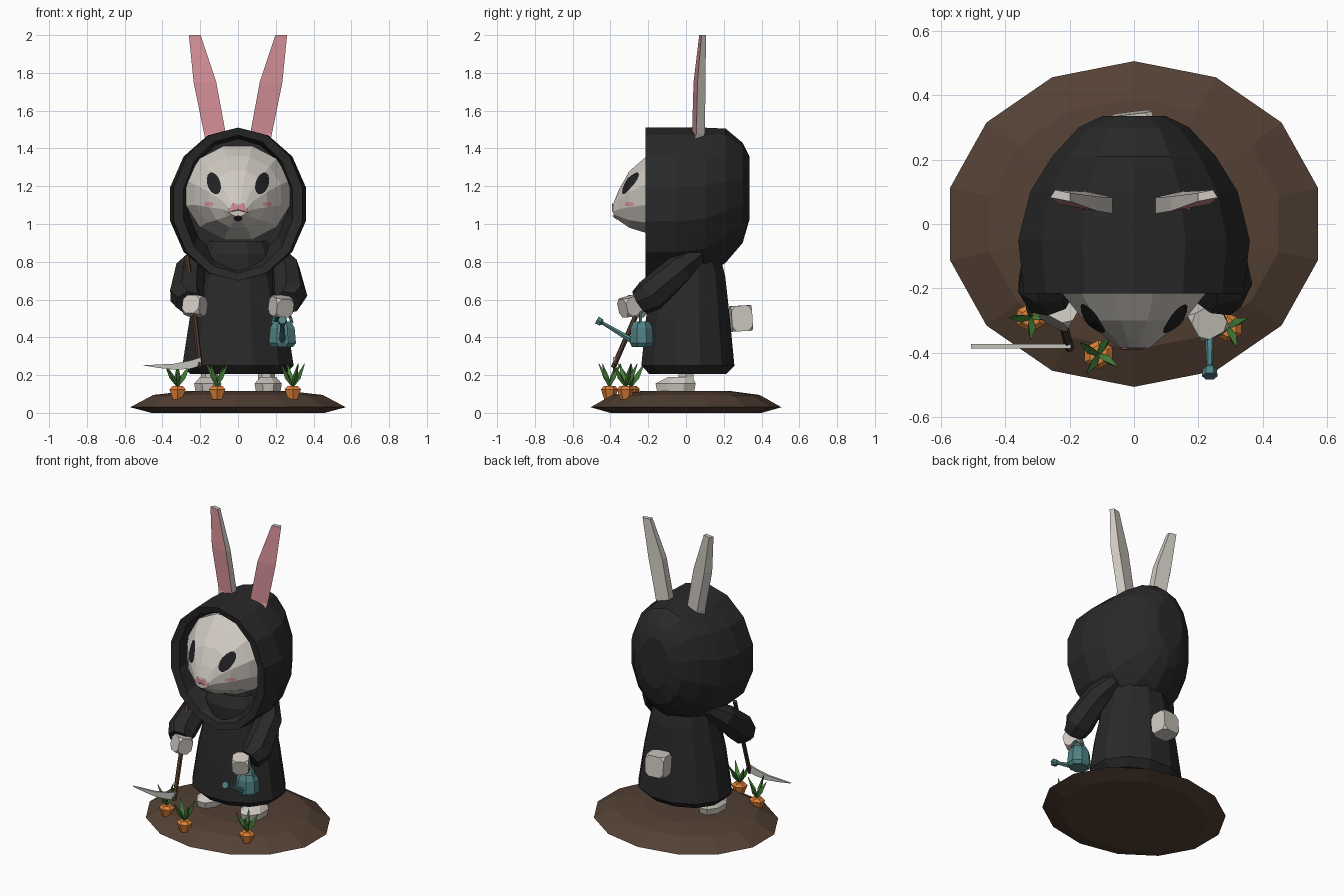
import bpy
import bmesh
from math import cos, sin, pi
from mathutils import Vector
from mathutils.bvhtree import BVHTree

cube = bpy.data.objects.get("Cube")
if cube:
    bpy.data.objects.remove(cube, do_unlink=True)


def material(name, r, g, b):
    m = bpy.data.materials.new(name)
    m.use_nodes = True
    m.diffuse_color = (r, g, b, 1)
    m.node_tree.nodes["Principled BSDF"].inputs["Base Color"].default_value = (r, g, b, 1)
    return m


BLACK = material("robe black", .022, .022, .022)
DARK = material("eye dark", .016, .016, .018)
FUR = material("fur white", .62, .58, .53)
PINK = material("pink", .66, .28, .31)
SOIL = material("soil brown", .088, .052, .034)
WOOD = material("wood brown", .075, .04, .025)
STEEL = material("blade grey", .55, .54, .5)
TEAL = material("can teal", .08, .22, .23)
ORANGE = material("carrot orange", .74, .22, .04)
GREEN = material("leaf green", .06, .21, .04)


def finish(name, bm, *mats, rule=None, fix=True):
    if fix:
        bmesh.ops.recalc_face_normals(bm, faces=bm.faces)
    bm.normal_update()
    if rule:
        for f in bm.faces:
            f.material_index = int(rule(f))
    me = bpy.data.meshes.new(name)
    bm.to_mesh(me)
    for m in mats:
        me.materials.append(m)
    ob = bpy.data.objects.new(name, me)
    bpy.context.collection.objects.link(ob)
    return ob


def skin(bm, loops):
    """Bridge successive vertex loops and cap both ends."""
    rows = [[bm.verts.new(p) for p in loop] for loop in loops]
    n = len(rows[0])
    for a, b in zip(rows, rows[1:]):
        for i in range(n):
            j = (i + 1) % n
            bm.faces.new((a[i], a[j], b[j], b[i]))
    bm.faces.new(rows[0])
    bm.faces.new(rows[-1])


def loft(name, mats, rings, axis="z", n=12, rule=None):
    """Rings are (position on axis, centre a, centre b, radius a, radius b)."""
    bm = bmesh.new()
    loops = []
    for t, ca, cb, ra, rb in rings:
        loop = []
        for i in range(n):
            k = 2 * pi * (i + .5) / n
            a, b = ca + ra * cos(k), cb + rb * sin(k)
            loop.append((a, b, t) if axis == "z" else (a, t, b))
        loops.append(loop)
    skin(bm, loops)
    return finish(name, bm, *mats, rule=rule)


def tube(name, mat, path, radii, n=6):
    """Faceted tube through the path points."""
    bm = bmesh.new()
    pts = [Vector(p) for p in path]
    loops = []
    for i, (p, r) in enumerate(zip(pts, radii)):
        d = pts[min(i + 1, len(pts) - 1)] - pts[max(i - 1, 0)]
        q = d.to_track_quat("Z", "Y")
        loops.append([p + q @ Vector((r * cos(2 * pi * k / n), r * sin(2 * pi * k / n), 0))
                      for k in range(n)])
    skin(bm, loops)
    return finish(name, bm, mat)


def chunk(name, mat, centre, size, turn=0.0, cut=.25):
    """Box with chamfered corners."""
    bm = bmesh.new()
    bmesh.ops.create_cube(bm, size=1)
    bmesh.ops.bevel(bm, geom=list(bm.verts), offset=cut, segments=1, affect="VERTICES")
    ob = finish(name, bm, mat)
    ob.location, ob.scale, ob.rotation_euler = centre, size, (turn * .5, 0, turn)
    return ob


# Soil mound
loft("soil_mound", [SOIL], [(0, 0, 0, .47, .40), (.03, 0, 0, .585, .505),
                            (.095, 0, 0, .46, .39), (.115, 0, 0, .28, .24)], n=14)

# Robe body, rising into the collar
loft("robe", [BLACK], [(.205, 0, .01, .26, .21), (.25, 0, .01, .305, .255),
                       (.5, 0, .01, .265, .23), (.72, 0, .015, .215, .20),
                       (.84, 0, 0, .205, .185), (.91, 0, 0, .17, .15)], n=12)

# Hood: hollow front, rounded back
hood_rings = [(-.06, 0, 1.13, .27, .32), (-.205, 0, 1.105, .295, .365),
              (-.215, 0, 1.105, .35, .405), (-.05, 0, 1.105, .368, .405),
              (.1, 0, 1.115, .33, .395), (.21, 0, 1.15, .26, .355),
              (.3, 0, 1.165, .175, .265), (.335, 0, 1.19, .1, .17)]
loft("hood", [BLACK], hood_rings, "y", 14)

# Head with tapering snout
head = loft("head", [FUR], [(-.385, 0, 1.075, .05, .035), (-.355, 0, 1.1, .085, .085),
                            (-.3, 0, 1.13, .16, .155), (-.21, 0, 1.155, .235, .21),
                            (-.12, 0, 1.165, .287, .258), (.02, 0, 1.165, .28, .25),
                            (.15, 0, 1.165, .18, .16)], "y", 12)
hm = head.data
surface = BVHTree.FromPolygons([v.co for v in hm.vertices], [p.vertices for p in hm.polygons])


def patch(name, mat, cx, cz, outline):
    """Thin plate laid on the face, following the head surface."""
    bm = bmesh.new()

    def on_face(x, z):
        hit = surface.ray_cast(Vector((x, -2, z)), Vector((0, 1, 0)))[0]
        return bm.verts.new((x, (hit.y if hit else -.3) - .006, z))

    centre = on_face(cx, cz)
    rows = [[on_face(cx + x * s, cz + z * s) for x, z in outline] for s in (.35, .7, 1)]
    n = len(outline)
    for i in range(n):
        j = (i + 1) % n
        bm.faces.new((centre, rows[0][i], rows[0][j]))
        for a, b in zip(rows, rows[1:]):
            bm.faces.new((a[i], b[i], b[j], a[j]))
    bm.normal_update()
    if sum(f.normal.y for f in bm.faces) > 0:
        bmesh.ops.reverse_faces(bm, faces=bm.faces)
    return finish(name, bm, mat, fix=False)


def oval(rx, rz, lean, n=14):
    return [(rx * cos(2 * pi * i / n) + lean * sin(2 * pi * i / n), rz * sin(2 * pi * i / n))
            for i in range(n)]


patch("nose", PINK, 0, 1.085, [(-.052, -.026), (-.03, .028), (0, .016), (.03, .028),
                               (.052, -.026), (0, -.012)])
patch("mouth", DARK, 0, 1.03, oval(.024, .016, 0, 8))

# Paired parts
for s, side in ((1, "left"), (-1, "right")):
    patch(side + "_eye", DARK, s * .128, 1.215, oval(.036, .058, s * .012))
    patch(side + "_cheek", PINK, s * .155, 1.105, oval(.026, .012, 0, 8))

    # Ear: tapered slab, pink towards the front
    bm = bmesh.new()
    slices = [(1.38, .05, .16, .035, .04), (1.48, .065, .18, .07, .038),
              (1.75, .115, .235, .075, .035), (2.0, .198, .26, .09, .02)]
    skin(bm, [[(s * x0, y - d, z), (s * x1, y - d * .4, z),
               (s * (x1 * .75 + x0 * .25), y + d * .8, z), (s * x0, y + d * .3, z)]
              for z, x0, x1, y, d in slices])
    finish(side + "_ear", bm, FUR, PINK, rule=lambda f: f.normal.y < -.5)

    # Sleeve and paw
    tube(side + "_sleeve", BLACK, [(s * .20, .06, .84), (s * .25, -.03, .765),
                                   (s * .275, -.19, .62), (s * .262, -.245, .585)],
         [.05, .08, .092, .07], 7)
    reach = -.295 if s > 0 else -.265
    chunk(side + "_paw", FUR, (s * .228, reach, .565), (.1, .095, .1), s * .5)

    # Foot and leg
    loft(side + "_foot", [FUR], [(.11, s * .16, -.055, .07, .105), (.155, s * .16, -.055, .078, .115),
                                 (.19, s * .16, -.03, .045, .07)], n=8)
    tube(side + "_leg", FUR, [(s * .15, 0, .14), (s * .15, 0, .26)], [.045, .045])

# Tail
chunk("tail", FUR, (0, .29, .5), (.125, .11, .135), .12, .2)

# Scythe
tube("scythe_handle", WOOD, [(-.2, -.385, .24), (-.235, -.25, .55), (-.272, -.125, .83)],
     [.014, .014, .014])
bm = bmesh.new()
outline = [(-.195, .25), (-.195, .295), (-.25, .278), (-.34, .26), (-.505, .252),
           (-.42, .238), (-.33, .228), (-.25, .234)]
skin(bm, [[(x, y, z) for x, z in outline] for y in (-.386, -.372)])
finish("scythe_blade", bm, STEEL)

# Watering can
loft("can_body", [TEAL], [(.35, .235, -.235, .062, .055), (.37, .235, -.235, .078, .067),
                          (.45, .235, -.235, .07, .062), (.485, .235, -.235, .05, .045)], n=8)
tube("can_spout", TEAL, [(.235, -.28, .38), (.235, -.44, .475), (.235, -.45, .48),
                         (.235, -.472, .492)], [.018, .01, .022, .024])
tube("can_handle", TEAL, [(.235 + .05 * cos(pi * i / 6), -.24, .475 + .06 * sin(pi * i / 6))
                          for i in range(7)], [.009] * 7, 5)

# Carrots with leaf tufts
for i, (x, y) in enumerate([(-.32, -.29), (-.11, -.405), (.29, -.32)]):
    base = Vector((x, y, .11))
    loft("carrot_%d" % (i + 1), [ORANGE], [(.07, x, y, .028, .028), (.125, x, y, .05, .045),
                                           (.143, x, y, .03, .03)], n=6)
    for k in range(4):
        a = i + k * pi / 2
        out = Vector((cos(a), sin(a), 0))
        tube("carrot_%d_leaf_%d" % (i + 1, k + 1), GREEN,
             [base + Vector((0, 0, .03)), base + out * .03 + Vector((0, 0, .08)),
              base + out * .068 + Vector((0, 0, .15))], [.006, .016, .002], 3)
